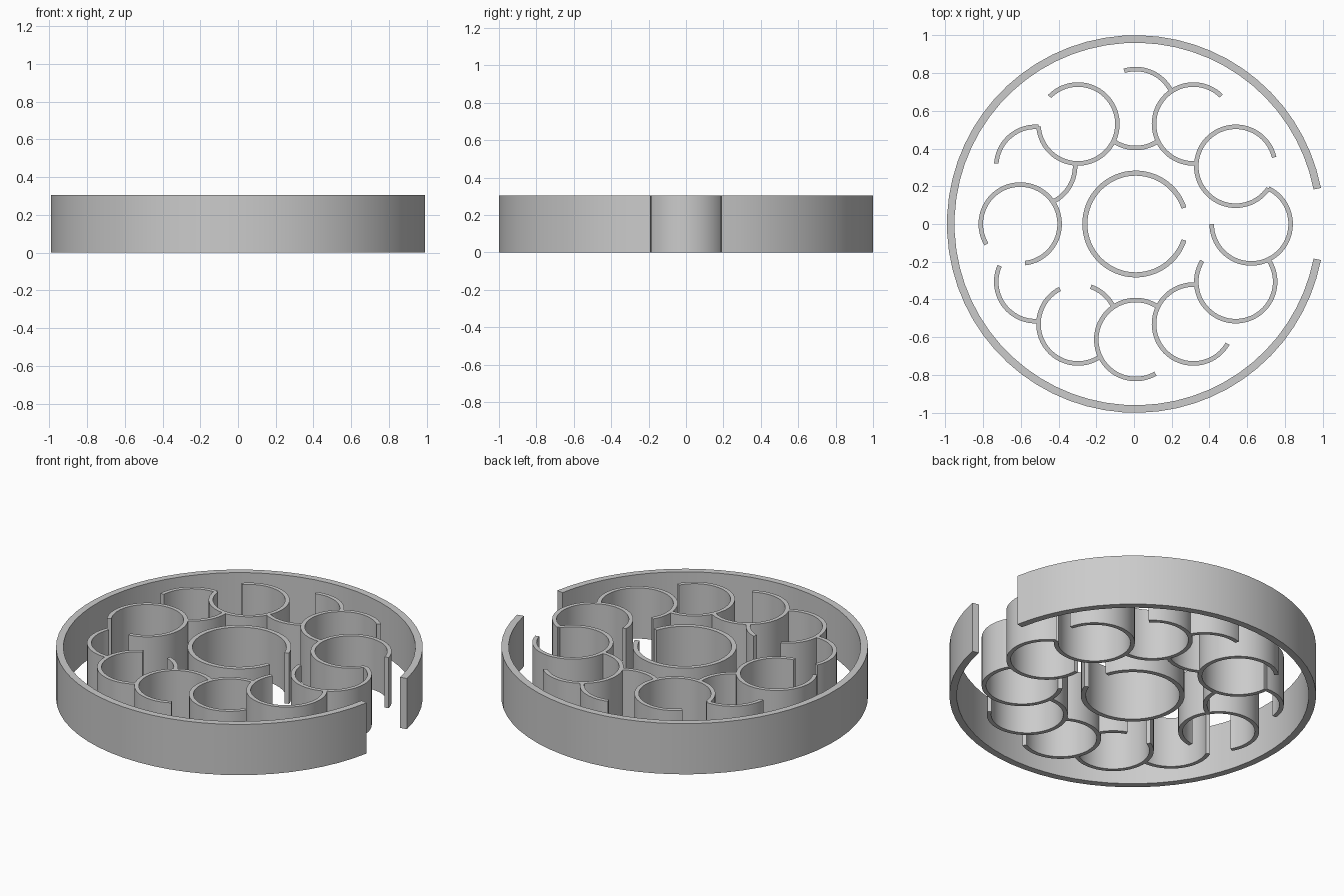
import bpy, bmesh
from math import radians, cos, sin, ceil

if "Cube" in bpy.data.objects:
    bpy.data.objects.remove(bpy.data.objects["Cube"])

HEIGHT = 0.305
CX = 0.009          # shift that centres the open ring's bounds
ORBIT = 0.612       # distance of the small circles from the middle
R_OUT, R_IN = 0.221, 0.197


def arc_wall(name, cx, cy, r_in, r_out, start, end, step):
    """Upright curved wall: a rectangular section swept along an arc (degrees)."""
    bm = bmesh.new()
    n = max(2, ceil((end - start) / step))
    rings = []
    for i in range(n + 1):
        a = radians(start + (end - start) * i / n)
        rings.append([bm.verts.new((cx + r * cos(a), cy + r * sin(a), z))
                      for r, z in ((r_in, 0), (r_out, 0), (r_out, HEIGHT), (r_in, HEIGHT))])
    for a, b in zip(rings, rings[1:]):
        for j in range(4):
            k = (j + 1) % 4
            bm.faces.new((a[j], a[k], b[k], b[j]))
    bm.faces.new(rings[0])
    bm.faces.new(rings[-1][::-1])
    bmesh.ops.recalc_face_normals(bm, faces=bm.faces)
    mesh = bpy.data.meshes.new(name)
    bm.to_mesh(mesh)
    bm.free()
    obj = bpy.data.objects.new(name, mesh)
    bpy.context.collection.objects.link(obj)
    bpy.ops.object.select_all(action='DESELECT')
    obj.select_set(True)
    bpy.context.view_layer.objects.active = obj
    bpy.ops.object.shade_smooth_by_angle(angle=radians(30))


# Outer wall and central chamber, both open towards +x
arc_wall("outer_wall", CX, 0, 0.96, 1.0, 11, 349, 5.6)
arc_wall("central_chamber", CX, 0, 0.256, 0.283, 18.5, 341.5, 5.6)

# Ring of twelve overlapping circles: (clock position, start, end)
arcs = [
    (0, 180, 424), (1, 13, 326), (2, 45, 274),
    (3, 26, 107), (3, 236, 304), (4, 184, 496),
    (5, 86, 176), (5, 296, 364), (6, -83, 211),
    (7, 156, 274), (8, 117, 304), (8, 26, 71),
    (9, 56, 300), (10, 86, 330), (11, 148, 394),
]
for i, (k, start, end) in enumerate(arcs):
    t = radians(30 * k)
    arc_wall(f"curved_partition_{i + 1}", CX + ORBIT * cos(t), ORBIT * sin(t),
             R_IN, R_OUT, start, end, 5.6)
